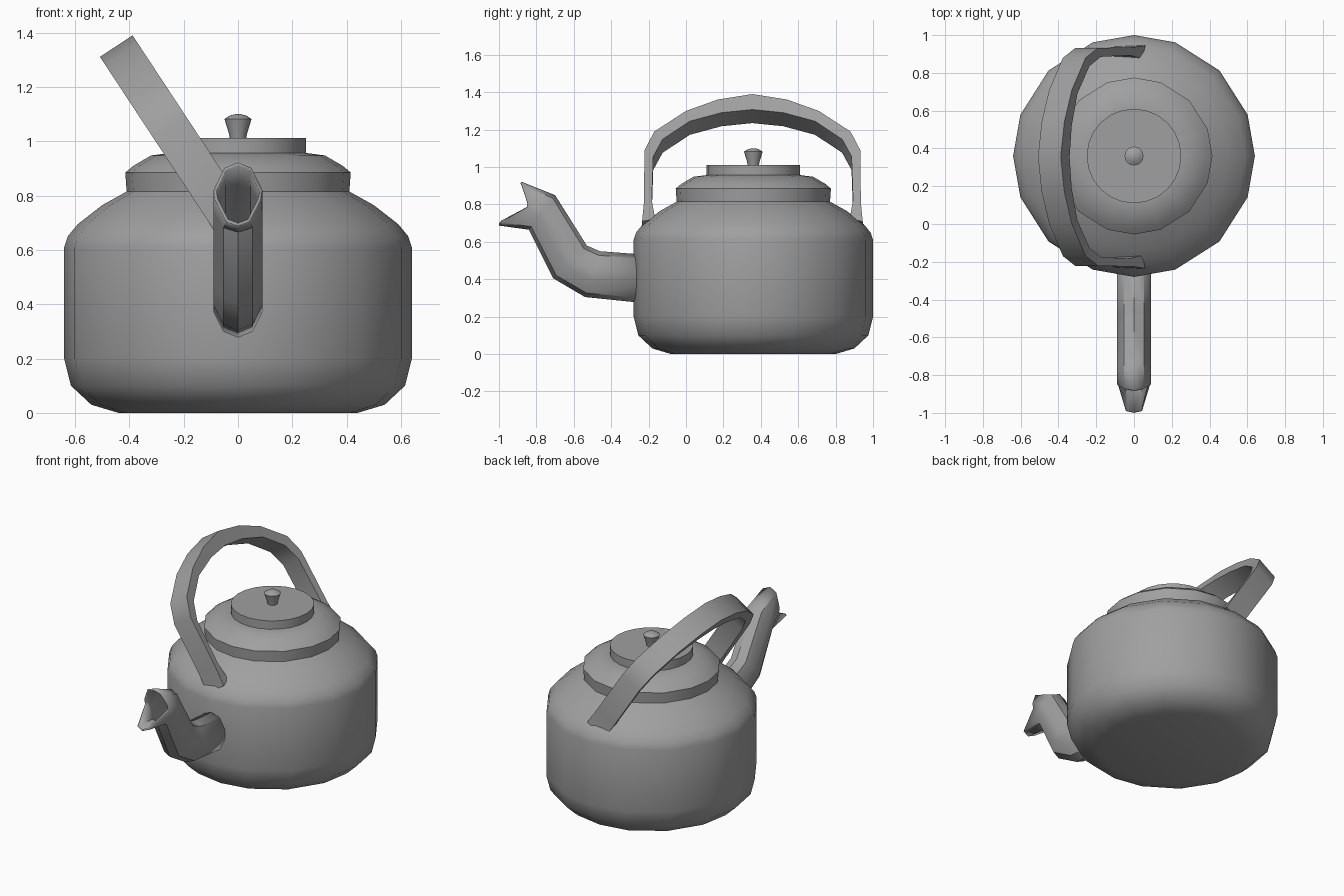
import bpy, bmesh, math
from mathutils import Vector

cube = bpy.data.objects.get("Cube")
if cube:
    bpy.data.objects.remove(cube, do_unlink=True)

# One grey enamel for everything
GREY = (0.35, 0.35, 0.35, 1.0)
enamel = bpy.data.materials.new("grey_enamel")
enamel.use_nodes = True
enamel.diffuse_color = GREY
enamel.node_tree.nodes["Principled BSDF"].inputs["Base Color"].default_value = GREY

AXIS_Y = 0.36  # centre of the pot


def finish(name, bm, angle=40):
    """Turn a bmesh into a smooth shaded object."""
    bmesh.ops.recalc_face_normals(bm, faces=bm.faces)
    mesh = bpy.data.meshes.new(name)
    bm.to_mesh(mesh)
    bm.free()
    mesh.materials.append(enamel)
    obj = bpy.data.objects.new(name, mesh)
    bpy.context.collection.objects.link(obj)
    bpy.ops.object.select_all(action='DESELECT')
    obj.select_set(True)
    bpy.context.view_layer.objects.active = obj
    bpy.ops.object.shade_smooth_by_angle(angle=math.radians(angle))
    return obj


def loft(name, rings, cap_start=True, cap_end=True, angle=40):
    """Skin a series of equally sized closed rings."""
    bm = bmesh.new()
    loops = [[bm.verts.new(p) for p in ring] for ring in rings]
    for a, b in zip(loops, loops[1:]):
        for i in range(len(a)):
            j = (i + 1) % len(a)
            bm.faces.new((a[i], a[j], b[j], b[i]))
    if cap_start:
        bm.faces.new(loops[0])
    if cap_end:
        bm.faces.new(loops[-1])
    return finish(name, bm, angle)


def lathe(name, profile, degrees, angle=40):
    """Turn an (r, z) profile around the pot's axis."""
    rings = [[(r * math.cos(math.radians(d)), AXIS_Y + r * math.sin(math.radians(d)), z)
              for d in degrees] for r, z in profile]
    return loft(name, rings, angle=angle)


# Pot body: sixteen slightly uneven sides
body_degrees = [q * 90 + d for q in range(4) for d in (0, 20, 45, 70)]
lathe("pot_body", [
    (0.44, 0.0), (0.54, 0.03), (0.615, 0.10), (0.64, 0.20), (0.64, 0.61),
    (0.627, 0.65), (0.59, 0.695), (0.50, 0.765), (0.41, 0.815), (0.415, 0.885),
    (0.385, 0.91), (0.32, 0.948), (0.25, 0.957)], body_degrees, angle=50)

# Lid and knob
lathe("lid", [(0.25, 0.94), (0.25, 1.012)], range(0, 360, 15))
lathe("lid_knob", [(0.028, 1.0), (0.034, 1.03), (0.05, 1.082), (0.03, 1.095), (0.01, 1.1)],
      [i * 22.5 for i in range(16)], angle=50)

# Spout: eight-sided sections given by their top and bottom (y, z)
HALF = 0.09
sections = [((-0.20, 0.53), (-0.20, 0.27)), ((-0.46, 0.55), (-0.54, 0.305)),
            ((-0.53, 0.58), (-0.71, 0.405)), ((-0.70, 0.85), (-0.84, 0.665))]
spout_rings = []
for top, bottom in sections:
    t, b = Vector((0, *top)), Vector((0, *bottom))
    mid, up = (t + b) / 2, (t - b) / 2
    ring = []
    for side, rise in ((0, 1), (0.6, 0.82), (1, 0.25), (1, -0.25),
                       (0.6, -0.82), (0, -1), (-0.6, -0.82), (-1, -0.25),
                       (-1, 0.25), (-0.6, 0.82)):
        ring.append(mid + up * rise + Vector((HALF * side, 0, 0)))
    spout_rings.append(ring)
# Flared mouth with a notched side and a long lower lip
half_mouth = [(0.05, -0.872, 0.902), (0.09, -0.85, 0.82), (0.085, -0.85, 0.785),
              (0.043, -0.99, 0.703)]
mouth = [(0, -0.88, 0.922)] + half_mouth + [(0, -1.0, 0.687)]
mouth += [(-x, y, z) for x, y, z in reversed(half_mouth)]
spout_rings.append(mouth)
spout = loft("spout", spout_rings, cap_start=False, cap_end=False)
wall = spout.modifiers.new("wall", 'SOLIDIFY')
wall.thickness = 0.012
wall.offset = -1

# Handle: a tilted hoop, outer and inner (y, distance up the slope)
half_hoop = [((-0.235, 0.0), (-0.165, 0.02)), ((-0.225, 0.12), (-0.183, 0.14)),
             ((-0.222, 0.455), (-0.175, 0.42)), ((-0.17, 0.575), (-0.125, 0.53)),
             ((0.0, 0.707), (0.02, 0.645)), ((0.17, 0.78), (0.19, 0.70))]
HOOP_Y = 0.355
hoop = half_hoop + [((HOOP_Y, 0.815), (HOOP_Y, 0.72))]
hoop += [tuple((2 * HOOP_Y - y, s) for y, s in pair) for pair in reversed(half_hoop)]
slope = Vector((-0.55, 0, 0.835))
across = Vector((0.835, 0, 0.55))
foot = Vector((0, 0, 0.67))


def on_hoop(point, width):
    y, s = point
    return foot + slope * s + across * width + Vector((0, y, 0))


handle_rings = []
for outer, inner in hoop:
    handle_rings.append([on_hoop(outer, -0.072), on_hoop(outer, 0.072),
                         on_hoop(inner, 0.066), on_hoop(inner, -0.066)])
loft("handle", handle_rings, angle=50)
